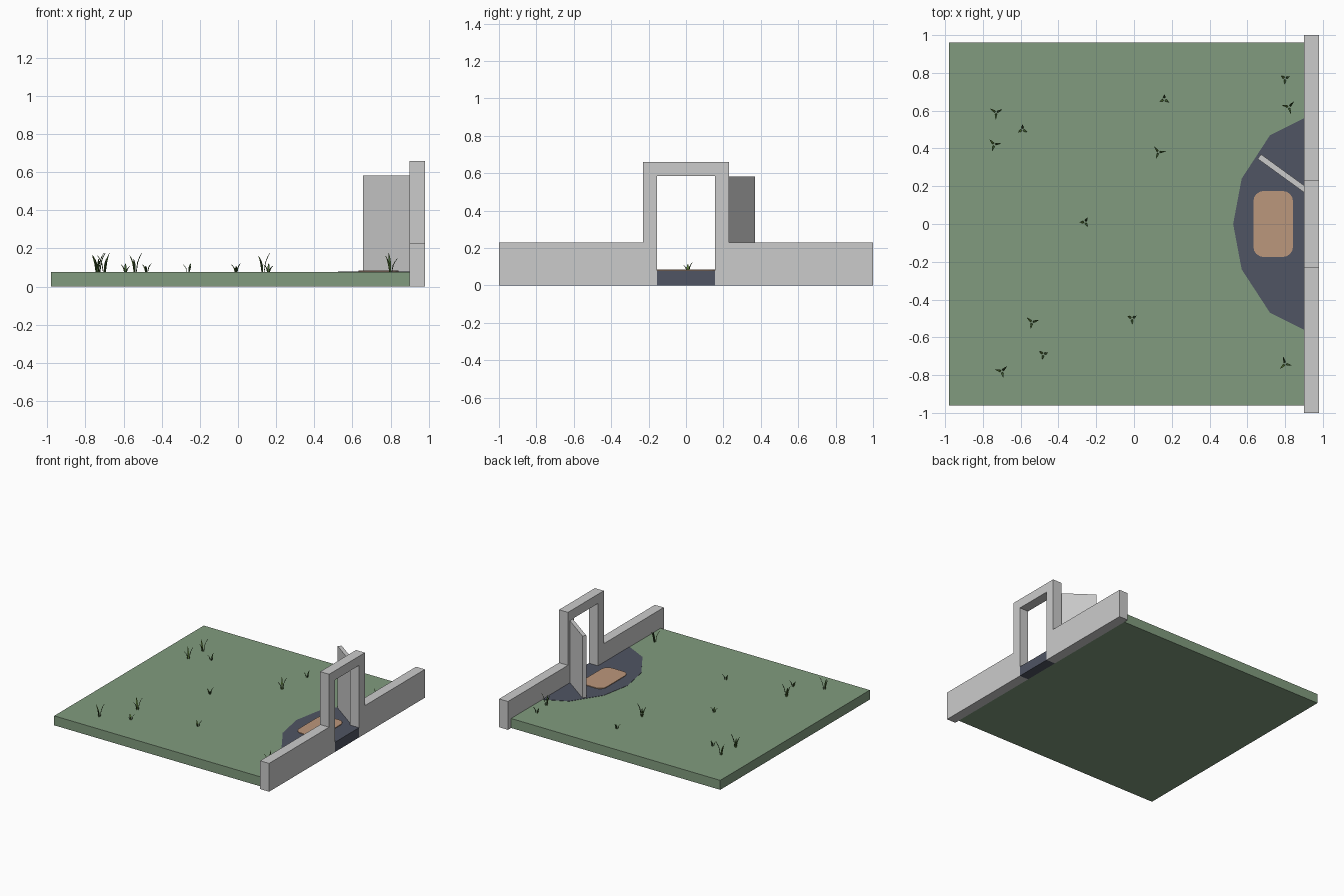
import bpy
import bmesh
import math
import random
from mathutils import Vector, Matrix

random.seed(4)
cube = bpy.data.objects.get("Cube")
if cube:
    bpy.data.objects.remove(cube, do_unlink=True)


def material(name, rgb):
    m = bpy.data.materials.new(name)
    m.use_nodes = True
    m.diffuse_color = (*rgb, 1)
    m.node_tree.nodes["Principled BSDF"].inputs["Base Color"].default_value = (*rgb, 1)
    return m


GREEN = material("lawn green", (0.22, 0.33, 0.21))
GREY = material("wall grey", (0.6, 0.6, 0.6))
SLATE = material("slate blue", (0.08, 0.09, 0.125))
TAN = material("mat tan", (0.5, 0.31, 0.2))
DARK = material("blade dark green", (0.05, 0.11, 0.03))
LIGHT = material("blade light green", (0.13, 0.25, 0.05))


def finish(name, bm, *mats):
    bmesh.ops.recalc_face_normals(bm, faces=bm.faces)
    mesh = bpy.data.meshes.new(name)
    bm.to_mesh(mesh)
    bm.free()
    for m in mats:
        mesh.materials.append(m)
    obj = bpy.data.objects.new(name, mesh)
    bpy.context.collection.objects.link(obj)
    return obj


def prism(name, points, extrude, mat):
    """Extrude a flat outline along a vector."""
    bm = bmesh.new()
    face = bm.faces.new([bm.verts.new(p) for p in points])
    out = bmesh.ops.extrude_face_region(bm, geom=[face])
    bmesh.ops.translate(bm, vec=extrude,
                        verts=[v for v in out["geom"] if isinstance(v, bmesh.types.BMVert)])
    return finish(name, bm, mat)


def box(name, lo, hi, mat):
    outline = [(lo[0], lo[1], lo[2]), (hi[0], lo[1], lo[2]),
               (hi[0], hi[1], lo[2]), (lo[0], hi[1], lo[2])]
    return prism(name, outline, (0, 0, hi[2] - lo[2]), mat)


TOP = 0.077
BACK, FRONT = 0.9, 0.98   # inner and outer planes of the wall

# Lawn slab
box("lawn", (-0.98, -0.96, 0), (BACK, 0.96, TOP), GREEN)

# Wall with the raised door frame, as one mirrored profile
half = [(0.155, 0.585), (0.155, 0), (1, 0), (1, 0.23), (0.23, 0.23), (0.23, 0.66)]
profile = half + [(-y, z) for y, z in reversed(half)]
prism("wall", [(BACK, y, z) for y, z in profile], (FRONT - BACK, 0, 0), GREY)

# Paved half-round patch and threshold
arc = [(0.57, 0.24), (0.72, 0.47), (BACK, 0.56)]
patch = [(0.525, 0)] + arc + [(x, -y) for x, y in reversed(arc)]
prism("paving", [(x, y, TOP) for x, y in patch], (0, 0, 0.002), SLATE)
box("threshold", (BACK, -0.155, 0), (FRONT, 0.155, TOP + 0.002), SLATE)

# Door mat with rounded corners
corners = []
r = 0.055
for i, (sx, sy) in enumerate([(1, 1), (-1, 1), (-1, -1), (1, -1)]):
    for k in range(5):
        a = math.radians(90 * i + 22.5 * k)
        corners.append((0.737 + sx * (0.105 - r) + r * math.cos(a),
                        sy * (0.175 - r) + r * math.sin(a), TOP + 0.002))
prism("door_mat", corners, (0, 0, 0.005), TAN)

# Open door leaf, swung inwards
hinge = Vector((0.91, 0.16, TOP + 0.002))
along = Vector((-0.255, 0.185, 0))
side = Vector((along.y, -along.x, 0)).normalized() * 0.03
prism("door", [hinge, hinge + along, hinge + along + side, hinge + side],
      (0, 0, 0.503), GREY)

# Grass tufts: three tapered blades bending outwards
tall = [(-0.73, 0.59), (-0.74, 0.42), (-0.7, -0.78), (-0.54, -0.52),
        (0.13, 0.38), (0.82, 0.62), (0.8, -0.74)]
short = [(-0.59, 0.5), (0.16, 0.66), (0.8, 0.77), (-0.26, 0.01),
         (-0.01, -0.5), (-0.48, -0.69)]


def tuft(name, x, y, height, spread):
    bm = bmesh.new()
    turn = random.uniform(0, 2)
    for i in range(3):
        spin = Matrix.Rotation(turn + i * 2.09, 4, "Z")
        h = height * (1, 0.85, 0.7)[i]
        rows = []
        for t, w in [(0, 0.004), (0.5, 0.006), (0.8, 0.004), (1, 0.0005)]:
            out = 0.006 + spread * t * t
            rows.append([bm.verts.new(spin @ Vector(p)) for p in
                         ((out, -w, h * t), (out, w, h * t), (out + 0.003, 0, h * t))])
        for a, b in zip(rows, rows[1:]):
            for k in range(3):
                n = (k + 1) % 3
                f = bm.faces.new((a[k], a[n], b[n], b[k]))
                f.material_index = 1 if i == 1 else 0
    obj = finish(name, bm, DARK, LIGHT)
    obj.location = (x, y, TOP)


for x, y in tall:
    tuft("tall_grass", x, y, 0.1, 0.03)
for x, y in short:
    tuft("short_grass", x, y, 0.045, 0.02)
